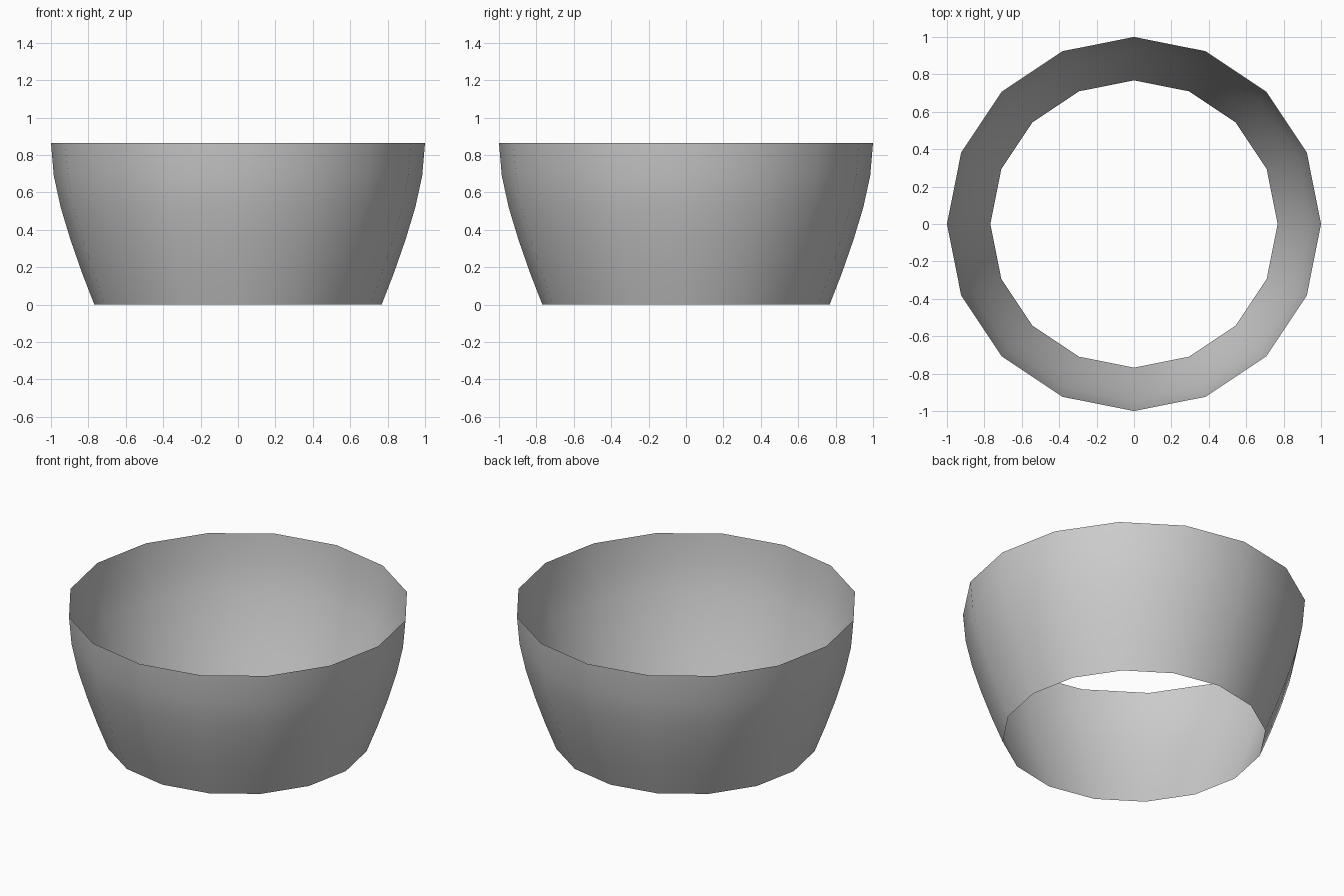
import bpy, bmesh, math

if "Cube" in bpy.data.objects:
    bpy.data.objects.remove(bpy.data.objects["Cube"])

SIDES = 16
# Wall profile from base to rim: (radius, height)
PROFILE = [(0.768, 0.0), (0.834, 0.17), (0.895, 0.345),
           (0.948, 0.52), (0.985, 0.69), (1.0, 0.865)]

# Open, single-skin bowl wall with no floor
bm = bmesh.new()
rings = []
for r, z in PROFILE:
    rings.append([bm.verts.new((r * math.cos(2 * math.pi * i / SIDES),
                                r * math.sin(2 * math.pi * i / SIDES), z))
                  for i in range(SIDES)])
for low, high in zip(rings, rings[1:]):
    for i in range(SIDES):
        j = (i + 1) % SIDES
        face = bm.faces.new((low[i], low[j], high[j], high[i]))
        face.smooth = True

mesh = bpy.data.meshes.new("bowl_wall")
bm.to_mesh(mesh)
bm.free()
bowl = bpy.data.objects.new("bowl_wall", mesh)
bpy.context.collection.objects.link(bowl)
